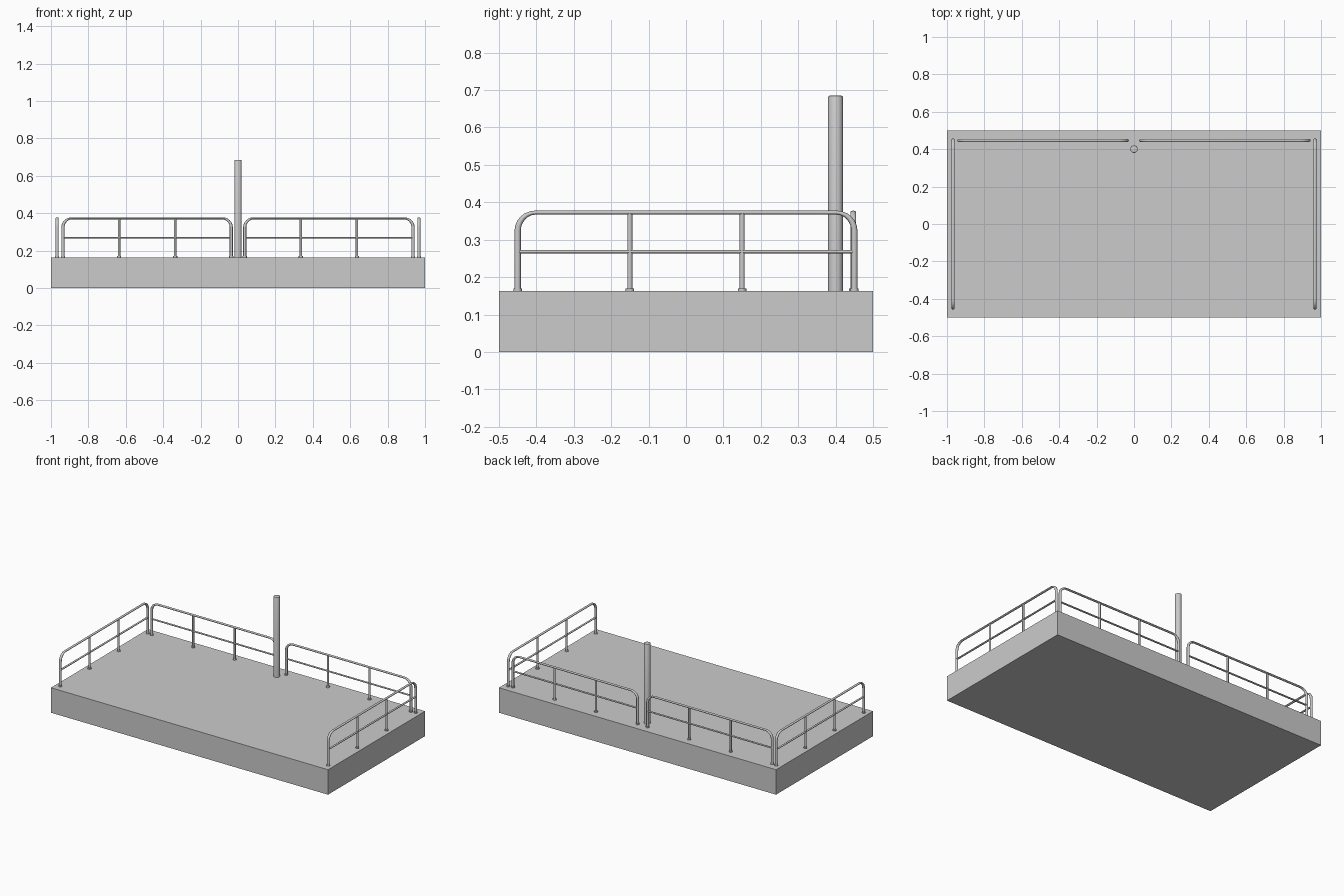
import bpy
import bmesh
import math

if "Cube" in bpy.data.objects:
    bpy.data.objects.remove(bpy.data.objects["Cube"])

DECK_H = 0.163
SQUASH = 0.65      # horizontal tubes are slightly flattened
TUBE_R = 0.0083
HALF = 0.45        # half length of a rail section
TOP = 0.2095       # top tube centre above the deck
BEND = 0.048


def add_solid(name, build):
    mesh = bpy.data.meshes.new(name)
    bm = bmesh.new()
    build(bm)
    bm.to_mesh(mesh)
    bm.free()
    obj = bpy.data.objects.new(name, mesh)
    bpy.context.collection.objects.link(obj)
    return obj


def smooth(obj):
    bpy.ops.object.select_all(action='DESELECT')
    obj.select_set(True)
    bpy.context.view_layer.objects.active = obj
    bpy.ops.object.shade_smooth_by_angle(angle=math.radians(40))


# deck slab
deck = add_solid("deck", lambda bm: bmesh.ops.create_cube(bm, size=1))
deck.scale = (2, 1, DECK_H)
deck.location.z = DECK_H / 2

# mast with a softened top edge
MAST_H = 0.522


def build_mast(bm):
    bmesh.ops.create_cone(bm, cap_ends=True, segments=24,
                          radius1=0.02, radius2=0.02, depth=MAST_H)
    rim = [e for e in bm.edges if all(v.co.z > 0 for v in e.verts)]
    bmesh.ops.bevel(bm, geom=rim, offset=0.004, segments=2, profile=0.5,
                    affect='EDGES')


mast = add_solid("mast", build_mast)
mast.location = (0, 0.4, DECK_H + MAST_H / 2)
smooth(mast)


def tube(curve, points, radius):
    spline = curve.splines.new('POLY')
    spline.points.add(len(points) - 1)
    for p, (x, z) in zip(spline.points, points):
        p.co = (x, 0, z / SQUASH, 1)
        p.radius = radius / TUBE_R


# railing section, drawn along x and centred
curve = bpy.data.curves.new("railing", 'CURVE')
curve.dimensions = '3D'
curve.bevel_depth = TUBE_R
curve.bevel_resolution = 3
curve.use_fill_caps = True

arc = [(HALF - BEND + BEND * math.cos(a), TOP - BEND + BEND * math.sin(a))
       for a in (math.radians(90) * i / 6 for i in range(7))]
right = [(HALF, 0)] + arc
tube(curve, right + [(-x, z) for x, z in reversed(right)], TUBE_R)
tube(curve, [(-HALF, 0.105), (HALF, 0.105)], 0.0068)
for x in (-0.15, 0.15):
    tube(curve, [(x, 0), (x, TOP)], 0.0066)
for x in (-HALF, -0.15, 0.15, HALF):
    tube(curve, [(x, 0), (x, 0.007)], 0.0112)   # foot flange

rail = bpy.data.objects.new("back_railing_right", curve)
bpy.context.collection.objects.link(rail)
bpy.ops.object.select_all(action='DESELECT')
rail.select_set(True)
bpy.context.view_layer.objects.active = rail
bpy.ops.object.convert(target='MESH')
rail = bpy.context.view_layer.objects.active
rail.scale.z = SQUASH
smooth(rail)

# place the four sections
rail.location = (0.486, 0.447, DECK_H)
for name, loc, turn in (("back_railing_left", (-0.486, 0.447, DECK_H), 0),
                        ("side_railing_right", (0.967, 0, DECK_H), 90),
                        ("side_railing_left", (-0.967, 0, DECK_H), 90)):
    copy = rail.copy()
    copy.name = name
    copy.location = loc
    copy.rotation_euler.z = math.radians(turn)
    bpy.context.collection.objects.link(copy)
